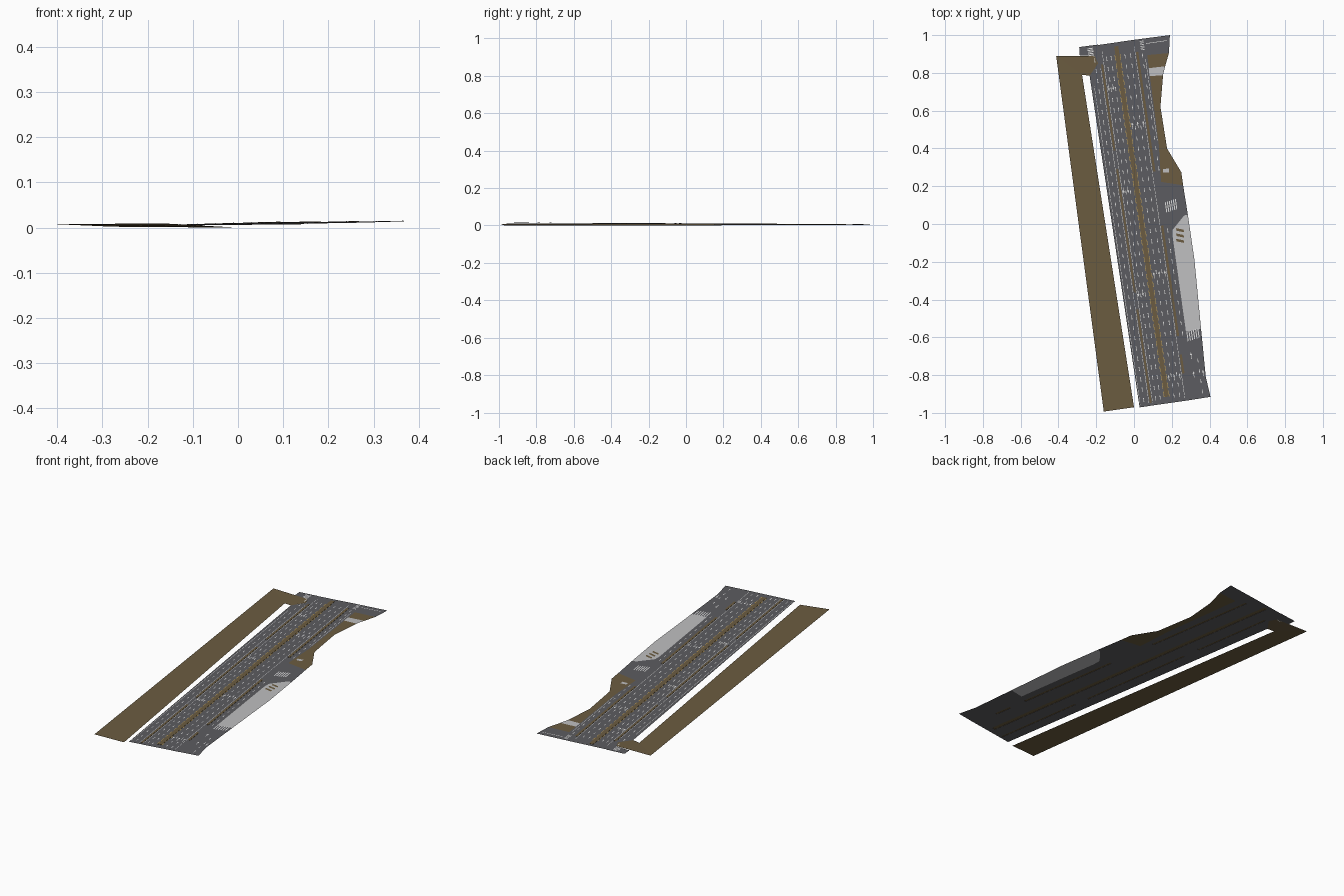
import bpy, bmesh, math

# ---------- colours ----------
def mat(name, r, g, b):
    m = bpy.data.materials.new(name)
    m.diffuse_color = (r, g, b, 1)
    return m

ASPHALT = mat("asphalt grey", 0.108, 0.108, 0.118)
SOIL = mat("soil brown", 0.150, 0.108, 0.052)
CONCRETE = mat("concrete light grey", 0.52, 0.52, 0.53)
WHITE = mat("marking white", 0.72, 0.72, 0.72)
YELLOW = mat("marking yellow", 0.50, 0.33, 0.09)

# ---------- road frame: s across (right), t along ----------
A = math.radians(8.2)
CA, SA = math.cos(A), math.sin(A)

def P(s, t):
    return (s * CA - t * SA, s * SA + t * CA)

def height(x, y):
    s, t = x * CA + y * SA, -x * SA + y * CA
    return 0.0085 - 0.004 * t + 0.01 * s

def sheet(name, polys, material, dz=0.0, kerb=0.0):
    """Flat polygons draped on the sloping road; optional kerb walls."""
    bm = bmesh.new()
    for pts in polys:
        vs = [bm.verts.new((p[0], p[1], p[2] if len(p) > 2 else height(p[0], p[1]) + dz + kerb))
              for p in pts]
        f = bm.faces.new(vs)
        f.normal_update()
        if f.normal.z < 0:
            f.normal_flip()
        if kerb:
            low = [bm.verts.new((v.co.x, v.co.y, v.co.z - kerb)) for v in f.verts]
            top = list(f.verts)
            for i in range(len(top)):
                j = (i + 1) % len(top)
                bm.faces.new((top[j], top[i], low[i], low[j]))
    me = bpy.data.meshes.new(name)
    bm.to_mesh(me)
    bm.free()
    me.materials.append(material)
    ob = bpy.data.objects.new(name, me)
    bpy.context.collection.objects.link(ob)
    return ob

def strip(s0, s1, t0, t1):
    return [P(s0, t0), P(s1, t0), P(s1, t1), P(s0, t1)]

END = 0.965

# ---------- ditch slope on the left, low along its inner edge ----------
sheet("left_slope", [
    [(-0.412, 0.89, 0.008), (-0.16, -0.993, 0.009), (0.0, -0.97, 0.0), (-0.275, 0.79, 0.002)],
    [(-0.412, 0.89, 0.008), (-0.275, 0.79, 0.002), (-0.235, 0.785, 0.004),
     (-0.19, 0.85, 0.005), (-0.21, 0.89, 0.005)]], SOIL)

# ---------- carriageways ----------
sheet("left_service_road", [
    [P(-0.109, -END), P(-0.052, -END), P(-0.052, 0.967), (-0.29, 0.937), (-0.287, 0.892),
     (-0.21, 0.89), (-0.19, 0.85), (-0.235, 0.785)]], ASPHALT)
sheet("left_lanes", [strip(-0.042, 0.030, -END, END)], ASPHALT)
sheet("right_lanes", [strip(0.052, 0.140, -END, END)], ASPHALT)
sheet("right_service_road", [
    [P(0.152, END), (0.19, 1.0), (0.185, 0.905), P(0.197, 0.875), P(0.19, 0.40), P(0.174, 0.20),
     (0.26, 0.205), (0.285, 0.05), (0.265, 0.045), (0.205, -0.03), (0.205, -0.07),
     (0.275, -0.57), (0.355, -0.555), (0.38, -0.81), (0.405, -0.915), P(0.152, -END)]], ASPHALT)

# ---------- dividers: soil stretches, asphalt where traffic crosses ----------
def divider(name, s0, s1, stretches):
    sheet(name, [strip(s0, s1, a, b) for a, b in stretches], SOIL, kerb=0.0012)
    edges = [-END] + [v for ab in stretches for v in ab] + [END]
    gaps = [strip(s0, s1, edges[i], edges[i + 1]) for i in range(0, len(edges), 2)]
    sheet(name + "_openings", gaps, ASPHALT)

divider("left_divider", -0.052, -0.042, [(-0.95, -0.45), (-0.36, 0.30), (0.40, 0.86)])
divider("central_median", 0.030, 0.052, [(-0.93, 0.945)])
divider("right_divider", 0.140, 0.152, [(-0.82, -0.72), (-0.62, -0.03), (0.26, 0.90)])

# ---------- right-hand verge, drives and paved footway ----------
sheet("right_verge", [
    [P(0.197, 0.875), (0.185, 0.905), (0.155, 0.80), (0.14, 0.62), (0.175, 0.40),
     (0.25, 0.275), (0.26, 0.205), P(0.174, 0.20), P(0.19, 0.40)]], SOIL)
sheet("drive_slabs", [
    [(0.082, 0.783), (0.153, 0.787), (0.165, 0.835), (0.078, 0.825)],
    [(0.155, 0.272), (0.186, 0.274), (0.184, 0.295), (0.153, 0.29)]], CONCRETE, 0.001)
sheet("paved_footway", [
    [(0.265, 0.045), (0.285, 0.05), (0.32, -0.19), (0.355, -0.555), (0.275, -0.57),
     (0.205, -0.07), (0.205, -0.03)]], CONCRETE)
sheet("footway_beds", [
    [(0.222, y), (0.262, y - 0.008), (0.266, y - 0.022), (0.226, y - 0.014)]
    for y in (-0.022, -0.05, -0.078)], SOIL, 0.001)

# ---------- lane markings ----------
def dashes(s, t0, t1, length=0.022, step=0.055, w=0.0035):
    out, t = [], t0
    while t + length < t1:
        out.append(strip(s - w / 2, s + w / 2, t, t + length))
        t += step
    return out

lanes = []
for s in (-0.082, -0.018, 0.006, 0.080, 0.110):
    lanes += dashes(s, -0.94, 0.95)
lanes += dashes(0.172, 0.26, 0.90) + dashes(0.172, -0.62, -0.04)
lanes += dashes(0.232, -0.94, -0.72)
sheet("lane_dashes", lanes, WHITE, 0.0008)

sheet("white_edge_lines", [strip(s - 0.001, s + 0.001, a, b) for s, a, b in (
    (-0.104, -0.95, 0.75), (-0.057, -0.95, 0.84), (-0.037, -0.95, 0.93),
    (0.135, -0.95, 0.93), (0.185, 0.42, 0.86))], WHITE, 0.0007)
sheet("yellow_edge_lines",
      dashes(0.027, -0.93, 0.94, 0.03, 0.045, 0.003)
      + dashes(0.055, -0.93, 0.94, 0.03, 0.045, 0.003), YELLOW, 0.0007)

# ---------- crosswalks: rows of bars ----------
def crosswalk(s, t, n, ds, dt, wide, long):
    return [strip(s + i * ds, s + i * ds + wide, t + i * dt, t + i * dt + long) for i in range(n)]

bars = crosswalk(-0.112, 0.905, 6, 0.0, 0.009, 0.03, 0.005)
bars += crosswalk(0.168, 0.905, 6, 0.0, 0.009, 0.02, 0.004)
bars += crosswalk(0.178, 0.035, 6, 0.011, 0.002, 0.005, 0.055)
bars += crosswalk(0.193, -0.655, 6, 0.012, 0.002, 0.005, 0.05)
bars += [strip(0.20, 0.31, 0.935, 0.938)]
sheet("crosswalk_bars", bars, WHITE, 0.0009)

# ---------- turn arrows ----------
def arrow(s, t, d):
    return [strip(s - 0.0015, s + 0.0015, min(t, t + d * 0.02), max(t, t + d * 0.02)),
            [P(s - 0.006, t + d * 0.02), P(s + 0.006, t + d * 0.02), P(s, t + d * 0.034)]]

arrows = []
for s, ts, d in ((-0.03, (0.75, 0.2, -0.35), -1), (-0.006, (0.75, 0.2, -0.35), -1),
                 (0.066, (-0.85, -0.3, 0.5), 1), (0.095, (-0.85, -0.3, 0.5), 1),
                 (0.125, (-0.85, -0.3, 0.5), 1), (0.20, (-0.85, -0.75), 1), (0.25, (-0.85,), 1)):
    for t in ts:
        arrows += arrow(s, t, d)
sheet("turn_arrows", arrows, WHITE, 0.0009)
